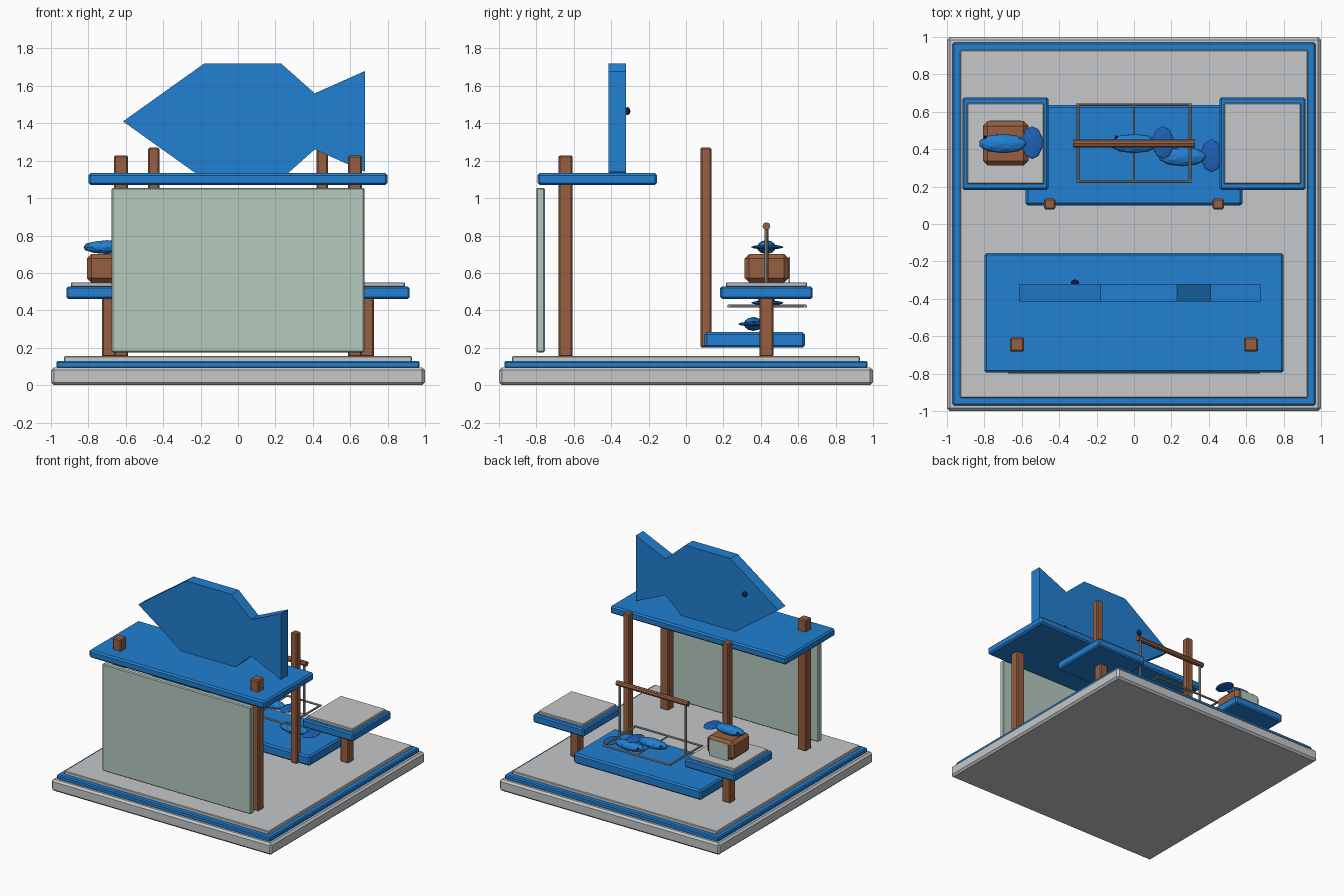
import bpy, bmesh, math
from mathutils import Matrix, Vector

if "Cube" in bpy.data.objects:
    bpy.data.objects.remove(bpy.data.objects["Cube"])


def mat(name, r, g, b):
    lin = lambda c: c / 12.92 if c <= 0.04045 else ((c + 0.055) / 1.055) ** 2.4
    m = bpy.data.materials.new(name)
    m.diffuse_color = (lin(r), lin(g), lin(b), 1)
    m.use_nodes = True
    m.node_tree.nodes["Principled BSDF"].inputs["Base Color"].default_value = m.diffuse_color
    return m


BLUE = mat("market_blue", 0.13, 0.50, 0.82)
DEEP = mat("fin_blue", 0.12, 0.38, 0.72)
GREY = mat("stone_grey", 0.77, 0.78, 0.79)
WOOD = mat("brown_wood", 0.59, 0.37, 0.25)
PALE = mat("pale_green", 0.71, 0.79, 0.75)
STEEL = mat("steel", 0.64, 0.64, 0.61)
NAVY = mat("eye_navy", 0.08, 0.13, 0.30)


def finish(bm, name, m):
    bmesh.ops.recalc_face_normals(bm, faces=bm.faces)
    me = bpy.data.meshes.new(name)
    bm.to_mesh(me)
    bm.free()
    me.materials.append(m)
    ob = bpy.data.objects.new(name, me)
    bpy.context.collection.objects.link(ob)
    return ob


def box(name, m, x, y, z, bevel=0.008):
    """Chamfered box from (min, max) ranges."""
    bm = bmesh.new()
    bmesh.ops.create_cube(bm, size=1)
    for v in bm.verts:
        for i, (lo, hi) in enumerate((x, y, z)):
            v.co[i] = lo if v.co[i] < 0 else hi
    if bevel:
        bmesh.ops.bevel(bm, geom=bm.edges[:], offset=bevel, segments=1, affect='EDGES')
    return finish(bm, name, m)


def rod(name, m, a, b, r, sides=8):
    a, b = Vector(a), Vector(b)
    d = b - a
    mx = Matrix.Translation((a + b) / 2) @ d.to_track_quat('Z', 'Y').to_matrix().to_4x4()
    bm = bmesh.new()
    bmesh.ops.create_cone(bm, cap_ends=True, segments=sides, radius1=r, radius2=r,
                          depth=d.length, matrix=mx)
    return finish(bm, name, m)


def blob(name, m, c, s, sub=2):
    bm = bmesh.new()
    bmesh.ops.create_icosphere(bm, subdivisions=sub, radius=1,
                               matrix=Matrix.Translation(c) @ Matrix.Diagonal((*s, 1)))
    return finish(bm, name, m)


def fish(name, x, y, z):
    """Low-poly fish with its head towards -x."""
    blob(name + "_body", BLUE, (x, y, z), (0.132, 0.052, 0.037))
    blob(name + "_tail", DEEP, (x + 0.155, y + 0.005, z), (0.058, 0.088, 0.013))
    blob(name + "_eye", NAVY, (x - 0.095, y + 0.035, z + 0.012), (0.009, 0.009, 0.009), 1)


# stepped base
box("base_slab", GREY, (-1, 1), (-1, 1), (0, 0.095), 0.015)
box("base_blue_step", BLUE, (-0.97, 0.97), (-0.97, 0.97), (0.09, 0.13))
box("base_floor", GREY, (-0.93, 0.93), (-0.93, 0.93), (0.125, 0.155), 0.005)

# wall panel and canopy
box("wall_panel", PALE, (-0.675, 0.675), (-0.80, -0.755), (0.175, 1.055), 0.007)
box("canopy", BLUE, (-0.8, 0.8), (-0.795, -0.155), (1.07, 1.133), 0.012)

# fish-shaped sign, symmetric about its mid height
mid = 1.41
top = [(-0.18, 0.31), (0.23, 0.31), (0.41, 0.15), (0.68, 0.27)]
prof = [(-0.615, 0)] + top + [(x, -h) for x, h in reversed(top)]
bm = bmesh.new()
f = bm.faces.new([bm.verts.new((x, -0.415, mid + h)) for x, h in prof])
ext = bmesh.ops.extrude_face_region(bm, geom=[f])
bmesh.ops.translate(bm, vec=(0, 0.095, 0),
                    verts=[v for v in ext["geom"] if isinstance(v, bmesh.types.BMVert)])
finish(bm, "fish_sign", BLUE)
blob("sign_eye", NAVY, (-0.315, -0.313, 1.465), (0.022, 0.016, 0.022))

# low display counter
box("counter", BLUE, (-0.58, 0.58), (0.1, 0.635), (0.2, 0.283), 0.012)

# mirrored posts and side tables
for s, side in ((-1, "left"), (1, "right")):
    def span(a, b):
        return tuple(sorted((s * a, s * b)))
    box(side + "_canopy_post", WOOD, span(0.587, 0.663), (-0.683, -0.607), (0.15, 1.228))
    box(side + "_counter_post", WOOD, span(0.421, 0.48), (0.077, 0.135), (0.2, 1.27))
    box(side + "_table_leg", WOOD, span(0.653, 0.727), (0.393, 0.467), (0.15, 0.47))
    box(side + "_table", BLUE, span(0.457, 0.918), (0.183, 0.677), (0.46, 0.528), 0.01)
    box(side + "_table_top", GREY, span(0.482, 0.893), (0.213, 0.647), (0.525, 0.55), 0.005)
    # hanging rack sides
    rod(side + "_rack_upright", STEEL, (s * 0.3, 0.43, 0.42), (s * 0.3, 0.43, 0.85), 0.01)
    rod(side + "_rack_edge", STEEL, (s * 0.3, 0.225, 0.422), (s * 0.3, 0.642, 0.422), 0.008)

# rest of the rack
for name, y in (("front", 0.228), ("back", 0.64)):
    rod(name + "_rack_edge", STEEL, (-0.308, y, 0.422), (0.308, y, 0.422), 0.008)
rod("rack_middle", STEEL, (0, 0.228, 0.422), (0, 0.64, 0.422), 0.006)
rod("rack_bar", WOOD, (-0.325, 0.43, 0.85), (0.325, 0.43, 0.85), 0.021)

# weighing box with dial plate
box("weighing_box", WOOD, (-0.808, -0.565), (0.313, 0.55), (0.548, 0.702), 0.025)
box("dial_plate", PALE, (-0.77, -0.605), (0.548, 0.557), (0.55, 0.685), 0)

# fish
fish("weighed_fish", -0.70, 0.43, 0.738)
fish("rack_fish", 0.0, 0.43, 0.44)
fish("counter_fish", 0.26, 0.36, 0.327)
